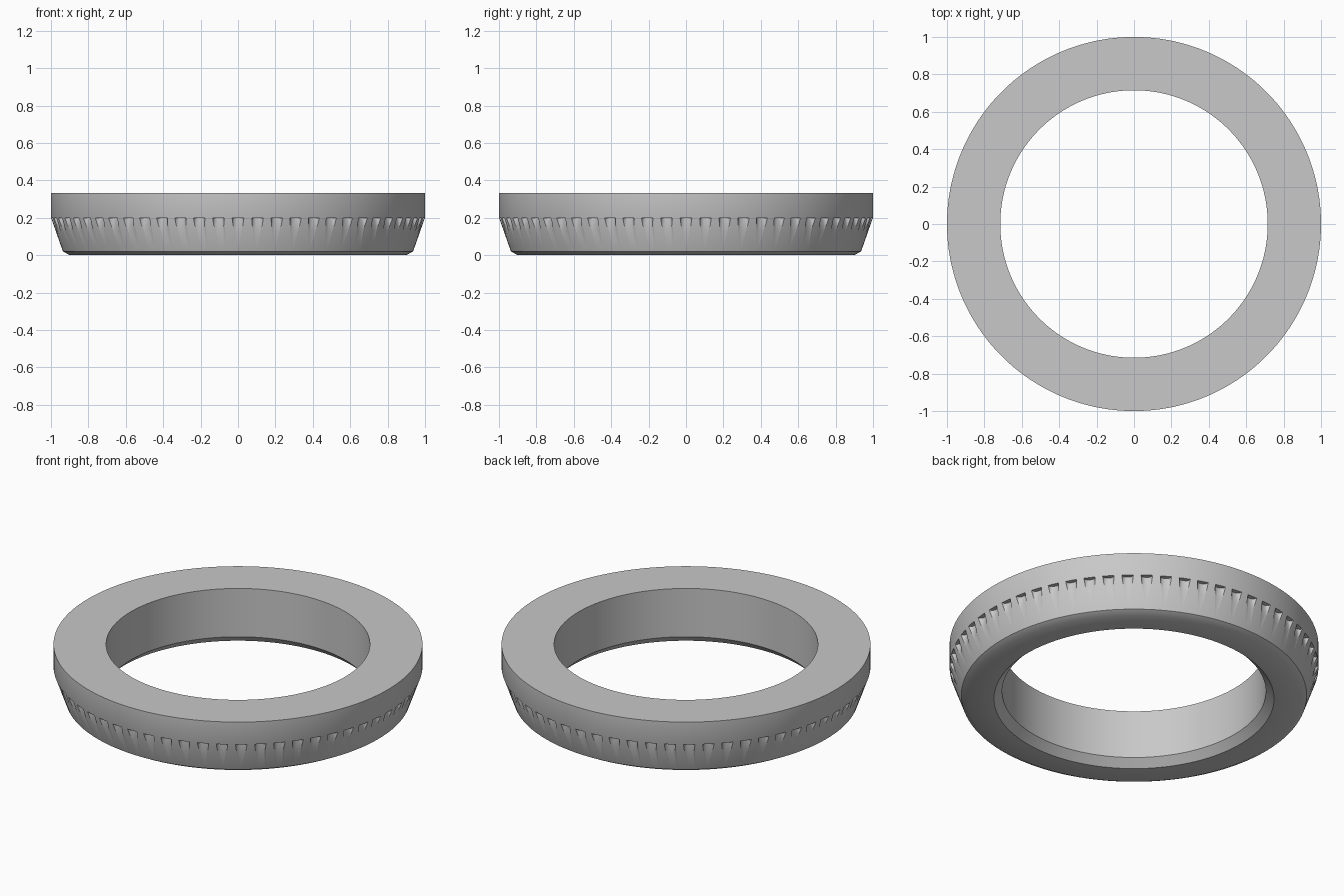
import bpy, bmesh
from math import cos, sin, tau, radians

cube = bpy.data.objects.get("Cube")
if cube:
    bpy.data.objects.remove(cube, do_unlink=True)

SEGMENTS = 180
NOTCHES = 60

grey = bpy.data.materials.new("plain grey")
grey.use_nodes = True
colour = (0.58, 0.58, 0.58, 1)
grey.diffuse_color = colour
grey.node_tree.nodes["Principled BSDF"].inputs["Base Color"].default_value = colour


def polar(r, t, a, z):
    """Point at radius r and sideways offset t, turned by angle a."""
    return (r * cos(a) - t * sin(a), r * sin(a) + t * cos(a), z)


def make_object(name, bm):
    bmesh.ops.recalc_face_normals(bm, faces=bm.faces)
    mesh = bpy.data.meshes.new(name)
    bm.to_mesh(mesh)
    bm.free()
    mesh.materials.append(grey)
    obj = bpy.data.objects.new(name, mesh)
    bpy.context.collection.objects.link(obj)
    return obj


# Ring body: closed radius/height profile swept around z
profile = [(0.715, 0.333), (1.0, 0.333), (1.0, 0.2), (0.936, 0.02),
           (0.9, 0.0), (0.759, 0.0), (0.715, 0.044)]
bm = bmesh.new()
loops = [[bm.verts.new(polar(r, 0, tau * i / SEGMENTS, z)) for r, z in profile]
         for i in range(SEGMENTS)]
for i in range(SEGMENTS):
    a, b = loops[i - 1], loops[i]
    for j in range(len(profile)):
        bm.faces.new((a[j - 1], a[j], b[j], b[j - 1]))
ring = make_object("notched_ring", bm)

# Notch cutters: upright scoops, flat on top, fading out down the taper
half = [(1.03, 0.032), (0.998, 0.031), (0.986, 0.027), (0.978, 0.02), (0.974, 0.01)]
section = half + [(r, -t) for r, t in reversed(half)]
bm = bmesh.new()
for n in range(NOTCHES):
    angle = tau * n / NOTCHES
    low = [bm.verts.new(polar(r, t, angle, 0.08)) for r, t in section]
    high = [bm.verts.new(polar(r, t, angle, 0.198)) for r, t in section]
    bm.faces.new(low)
    bm.faces.new(high)
    for j in range(len(section)):
        bm.faces.new((low[j - 1], low[j], high[j], high[j - 1]))
cutters = make_object("notch_cutters", bm)
cutters.hide_render = True

cut = ring.modifiers.new("notches", "BOOLEAN")
cut.operation = "DIFFERENCE"
cut.solver = "EXACT"
cut.object = cutters

# Apply the cut and shade smooth with crisp edges
bpy.ops.object.select_all(action="DESELECT")
ring.select_set(True)
bpy.context.view_layer.objects.active = ring
bpy.ops.object.modifier_apply(modifier=cut.name)
bpy.data.objects.remove(cutters, do_unlink=True)
bpy.ops.object.shade_smooth_by_angle(angle=radians(35))
